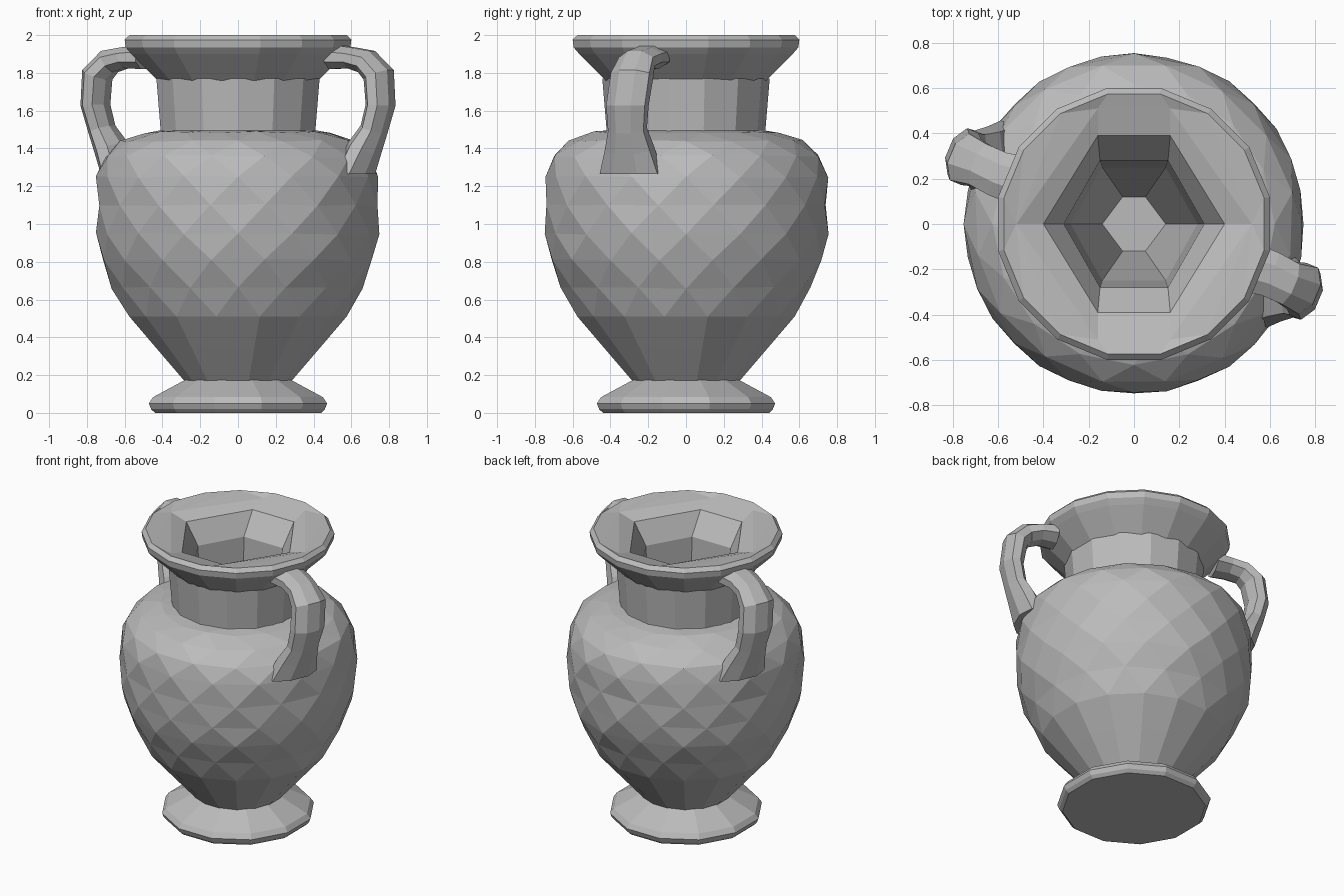
import bpy, bmesh, math, random
from mathutils import Vector

random.seed(4)
cube = bpy.data.objects.get("Cube")
if cube:
    bpy.data.objects.remove(cube)

clay = bpy.data.materials.new("grey clay")
clay.use_nodes = True
GREY = (0.5, 0.5, 0.5, 1)
clay.diffuse_color = GREY
clay.node_tree.nodes["Principled BSDF"].inputs["Base Color"].default_value = GREY


def finish(bm, name):
    mesh = bpy.data.meshes.new(name)
    bm.to_mesh(mesh)
    bm.free()
    mesh.materials.append(clay)
    ob = bpy.data.objects.new(name, mesh)
    bpy.context.collection.objects.link(ob)
    return ob


def ring(bm, radius, z, sides, turn=0.5, jitter=0.0):
    """Regular polygon whose flats lie at the given radius."""
    verts = []
    for i in range(sides):
        a = (i + turn) * math.tau / sides
        r = radius / math.cos(math.pi / sides) + random.uniform(-jitter, jitter)
        verts.append(bm.verts.new((r * math.cos(a), r * math.sin(a),
                                   z + random.uniform(-jitter, jitter))))
    return verts


def bridge(bm, a, b):
    n = len(a)
    for i in range(n):
        j = (i + 1) % n
        bm.faces.new((a[i], a[j], b[j], b[i]))


def lathe(name, profile, sides, cap_bottom=False):
    bm = bmesh.new()
    rings = [ring(bm, r, z, sides) for r, z in profile]
    for a, b in zip(rings, rings[1:]):
        bridge(bm, a, b)
    if cap_bottom:
        bm.faces.new(rings[0][::-1])
    return finish(bm, name)


# Foot, lower body with tall facets, neck and flared rim
lathe("foot", [(.44, 0), (.46, .02), (.472, .05), (.45, .083), (.28, .175)], 12, True)
lathe("lower_body", [(.28, .165), (.43, .34), (.575, .51)], 16)
lathe("neck", [(.41, 1.46), (.41, 1.5), (.432, 1.77)], 14)
lathe("rim", [(.425, 1.76), (.565, 1.9), (.595, 1.935), (.6, 1.975), (.575, 2.0)], 16)

# Faceted belly: alternate rings are turned half a step
bm = bmesh.new()
belly = [(.575, .51), (.65, .66), (.71, .81), (.735, .95), (.738, 1.1),
         (.733, 1.25), (.695, 1.36), (.61, 1.44), (.49, 1.485), (.41, 1.495)]
N = 16
rows = []
for k, (r, z) in enumerate(belly):
    jitter = .006 if 0 < k < len(belly) - 1 else 0
    rows.append(ring(bm, r, z, N, 0.5 + 0.5 * (k % 2), jitter))
for k, (a, b) in enumerate(zip(rows, rows[1:])):
    for i in range(N):
        j = (i + 1) % N
        if k % 2 == 0:
            tris = ((a[i], a[j], b[i]), (a[j], b[j], b[i]))
        else:
            tris = ((a[i], b[j], b[i]), (a[i], a[j], b[j]))
        for t in tris:
            bm.faces.new(t)
finish(bm, "belly")


# Mouth lining: nearly flat round lip with a six-sided funnel
def hexagon(bm, a, w, h, z):
    pts = ((a, 0), (w, h), (-w, h), (-a, 0), (-w, -h), (w, -h))
    return [bm.verts.new((x, y, z)) for x, y in pts]


def loop_edges(bm, verts):
    return [bm.edges.new(p) for p in zip(verts, verts[1:] + verts[:1])]


bm = bmesh.new()
lip = ring(bm, .575, 2.0, 16)
funnel = [hexagon(bm, *h) for h in (
    (.52, .16, .51, 1.98), (.40, .16, .39, 1.945), (.31, .15, .28, 1.8),
    (.28, .14, .25, 1.1), (.14, .05, .12, .45))]
bmesh.ops.bridge_loops(bm, edges=loop_edges(bm, lip) + loop_edges(bm, funnel[0]))
for a, b in zip(funnel, funnel[1:]):
    bridge(bm, a, b)
bm.faces.new(funnel[-1])
bm.normal_update()
bmesh.ops.reverse_faces(bm, faces=[f for f in bm.faces if f.normal.z < 0])
finish(bm, "mouth_lining")

# Handles: swept ear shape, (centre, half width, half thickness)
path = [((.50, -.19, 1.885), .12, .07), ((.60, -.22, 1.88), .11, .06),
        ((.68, -.26, 1.86), .105, .07), ((.745, -.285, 1.79), .12, .078),
        ((.755, -.31, 1.63), .12, .072), ((.72, -.31, 1.50), .11, .068),
        ((.67, -.30, 1.40), .14, .085), ((.62, -.29, 1.265), .18, .10)]
across = Vector((.39, .92, 0)).normalized()
pts = [Vector(p[0]) for p in path]
for name, side in (("left_handle", 1), ("right_handle", -1)):
    bm = bmesh.new()
    loops = []
    for k, (_, w, t) in enumerate(path):
        along = pts[min(k + 1, len(pts) - 1)] - pts[max(k - 1, 0)]
        out = along.cross(across).normalized()
        if k == len(path) - 1:
            out.z = 0  # level foot
        loop = []
        for i in range(8):
            ang = (i + .5) * math.tau / 8
            p = pts[k] + across * w * math.cos(ang) + out * t * math.sin(ang)
            loop.append(bm.verts.new((p.x * side, p.y * side, p.z)))
        loops.append(loop)
    for a, b in zip(loops, loops[1:]):
        bridge(bm, a, b)
    bm.faces.new(loops[0])
    bm.faces.new(loops[-1])
    bmesh.ops.recalc_face_normals(bm, faces=bm.faces)
    finish(bm, name)
